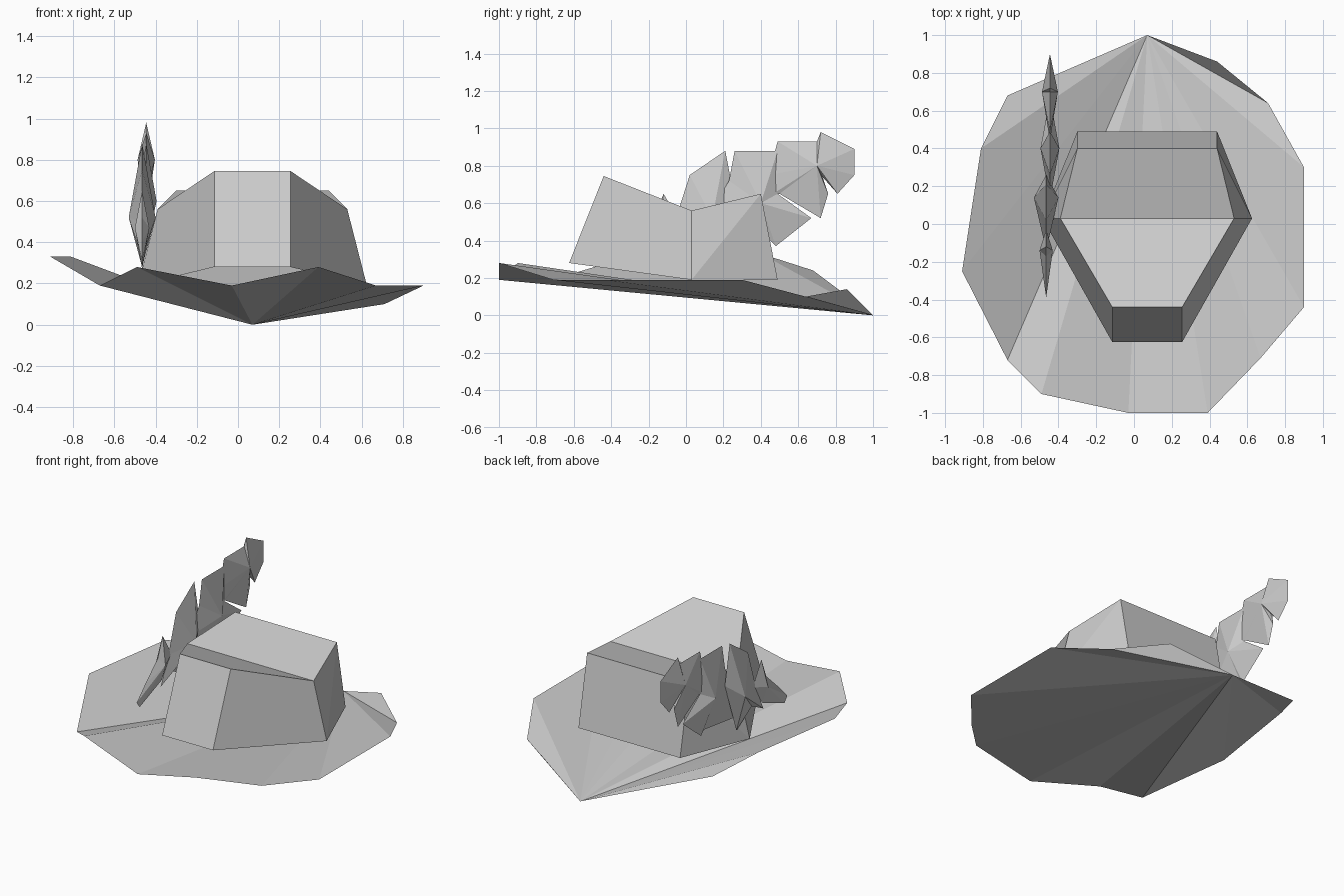
import bpy
import bmesh
from mathutils import Vector

old = bpy.data.objects.get("Cube")
if old:
    bpy.data.objects.remove(old, do_unlink=True)

grey = bpy.data.materials.new("plain grey")
grey.use_nodes = True
colour = (0.6, 0.6, 0.6, 1)
grey.diffuse_color = colour
grey.node_tree.nodes["Principled BSDF"].inputs["Base Color"].default_value = colour


def finish(name, bm):
    mesh = bpy.data.meshes.new(name)
    bm.to_mesh(mesh)
    bm.free()
    mesh.materials.append(grey)
    obj = bpy.data.objects.new(name, mesh)
    bpy.context.collection.objects.link(obj)
    return obj


# Brim: a folded sheet fanned out from the low back point
rim = [(-.67, .68, .24), (-.81, .4, .33), (-.91, -.25, .33), (-.67, -.72, .19),
       (-.49, -.9, .28), (-.03, -1, .19), (.39, -1, .28), (.67, -.71, .19),
       (.9, -.44, .19), (.9, .3, .19), (.71, .64, .1), (.44, .86, .14)]
bm = bmesh.new()
tail = bm.verts.new((.07, 1, 0))
edge = [bm.verts.new(p) for p in rim]
for a, b in zip(edge, edge[1:]):
    bm.faces.new((tail, a, b))
finish("brim", bm)

# Crown: mirrored six-sided tapering wall with a roof folded across the middle
MID = .07
base = [(.185, -.625, .28), (.555, .03, .19), (.37, .49, .19)]
top = [(.185, -.44, .745), (.46, .03, .56), (.37, .4, .65)]


def ring(bm, half):
    right = [bm.verts.new((MID + x, y, z)) for x, y, z in half]
    left = [bm.verts.new((MID - x, y, z)) for x, y, z in reversed(half)]
    return right + left


bm = bmesh.new()
low, high = ring(bm, base), ring(bm, top)
for i in range(6):
    j = (i + 1) % 6
    if i == 1:
        bm.faces.new((low[i], low[j], high[j]))
        bm.faces.new((low[i], high[j], high[i]))
    elif i == 3:
        bm.faces.new((low[i], low[j], high[i]))
        bm.faces.new((low[j], high[j], high[i]))
    else:
        bm.faces.new((low[i], low[j], high[j], high[i]))
bm.faces.new((high[0], high[1], high[4], high[5]))
bm.faces.new((high[1], high[2], high[3], high[4]))
finish("crown", bm)


# Feather: overlapping jagged tufts, each raised to a ridge point on both sides
def tuft(name, outline, centre, x, thick):
    bm = bmesh.new()
    loop = [bm.verts.new((x, y, z)) for y, z in outline]
    for side in (-1, 1):
        peak = bm.verts.new((x + side * thick, *centre))
        for i, v in enumerate(loop):
            bm.faces.new((v, loop[(i + 1) % len(loop)], peak))
    bmesh.ops.recalc_face_normals(bm, faces=bm.faces[:])
    finish(name, bm)


tuft("feather_base", [(-.39, .31), (-.36, .27), (-.13, .36), (-.03, .5),
                      (-.12, .65), (-.17, .52), (-.3, .4)],
     (-.14, .47), -.465, .035)
tuft("feather_lower", [(-.14, .32), (-.02, .38), (.14, .28), (.2, .45), (.26, .62),
                       (.21, .88), (.02, .75), (-.06, .5)],
     (.14, .52), -.465, .065)
tuft("feather_middle", [(.14, .36), (.45, .4), (.48, .37), (.67, .52), (.49, .65),
                        (.49, .88), (.26, .88), (.23, .72), (.13, .55)],
     (.4, .6), -.445, .05)
tuft("feather_tip", [(.45, .64), (.5, .65), (.72, .52), (.76, .65), (.73, .74),
                     (.81, .65), (.9, .75), (.9, .89), (.72, .98), (.7, .93),
                     (.49, .93), (.44, .75)],
     (.7, .8), -.445, .042)
